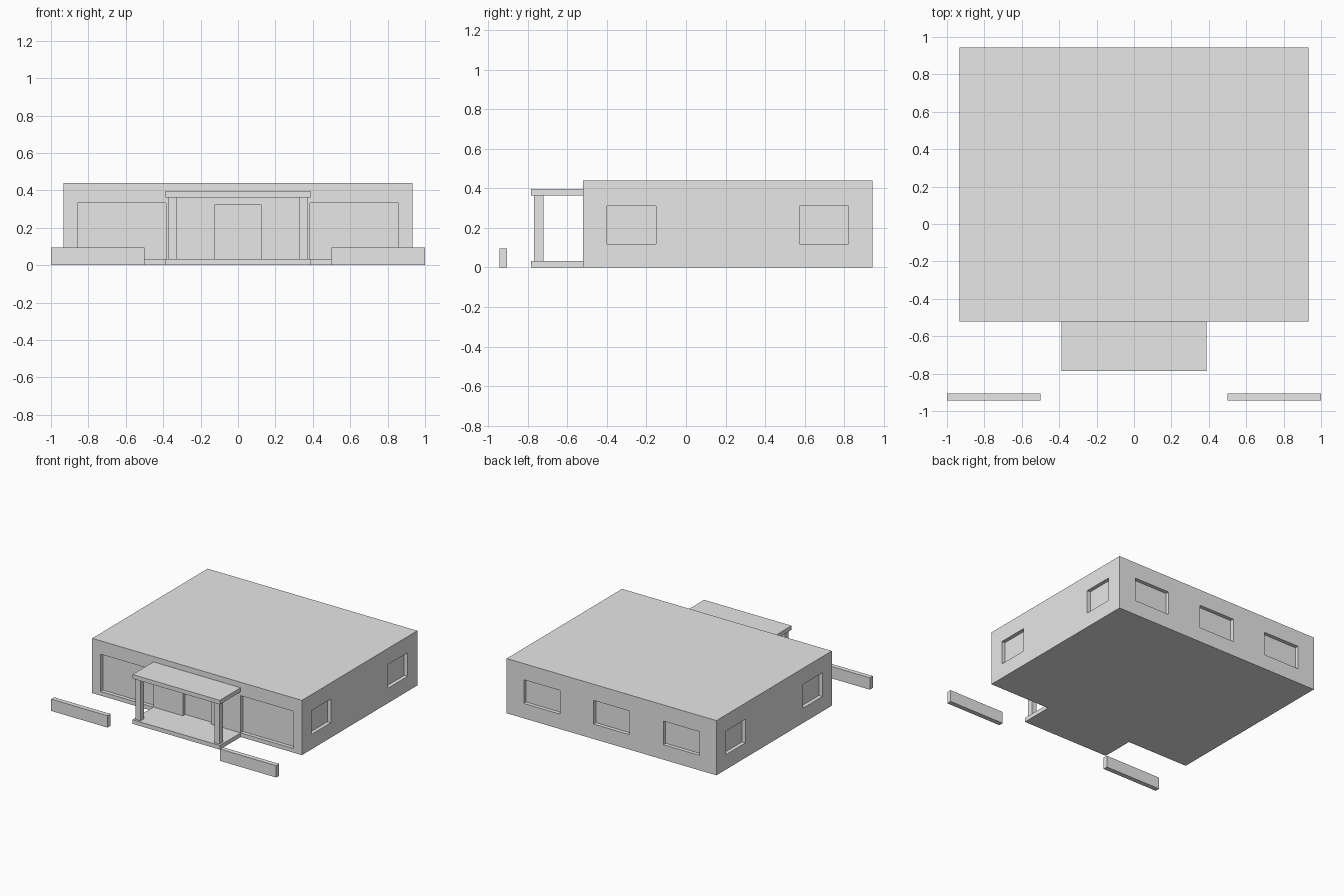
import bpy
import bmesh
from mathutils import Matrix, Vector

if "Cube" in bpy.data.objects:
    bpy.data.objects.remove(bpy.data.objects["Cube"])

# Single plain plaster colour
plaster = bpy.data.materials.new("plain_grey")
plaster.use_nodes = True
GREY = (0.8, 0.8, 0.8, 1)
plaster.diffuse_color = GREY
plaster.node_tree.nodes["Principled BSDF"].inputs["Base Color"].default_value = GREY


def boxes(name, spans):
    """One object made of boxes, each given as (x, y, z) ranges."""
    bm = bmesh.new()
    for span in spans:
        low = Vector([min(s) for s in span])
        high = Vector([max(s) for s in span])
        fit = Matrix.Translation((low + high) / 2) @ Matrix.Diagonal((*(high - low), 1))
        bmesh.ops.create_cube(bm, size=1, matrix=fit)
    mesh = bpy.data.meshes.new(name)
    bm.to_mesh(mesh)
    bm.free()
    mesh.materials.append(plaster)
    obj = bpy.data.objects.new(name, mesh)
    bpy.context.collection.objects.link(obj)
    return obj


# Main block
W, FRONT, BACK, H = 0.932, -0.52, 0.945, 0.44
DEPTH, OUT = 0.03, 0.05
building = boxes("building", [((-W, W), (FRONT, BACK), (0, H))])

# Recesses for the door, front panels, side and rear windows
front_y = (FRONT - OUT, FRONT + DEPTH)
sill = (0.12, 0.31)
recesses = [((-0.126, 0.126), front_y, (0.033, 0.322))]
for s in (-1, 1):
    recesses.append(((s * 0.386, s * 0.857), front_y, (0.033, 0.332)))
    for y in (-0.4, 0.575):
        recesses.append(((s * (W - DEPTH), s * (W + OUT)), (y, y + 0.247), sill))
for x in (-0.62, 0, 0.62):
    recesses.append(((x - 0.16, x + 0.16), (BACK - DEPTH, BACK + OUT), sill))
cutter = boxes("recess_cutter", recesses)
cutter.hide_render = True

cut = building.modifiers.new("recesses", "BOOLEAN")
cut.operation = "DIFFERENCE"
cut.solver = "EXACT"
cut.object = cutter
bpy.context.view_layer.update()
carved = bpy.data.meshes.new_from_object(
    building.evaluated_get(bpy.context.evaluated_depsgraph_get()))
building.modifiers.clear()
building.data = carved
bpy.data.objects.remove(cutter)

# Entrance porch: slab, canopy and two posts
PORCH_X, PORCH_Y = (-0.388, 0.388), (-0.785, FRONT)
boxes("porch_slab", [(PORCH_X, PORCH_Y, (0, 0.033))])
boxes("porch_canopy", [(PORCH_X, PORCH_Y, (0.363, 0.396))])

# Mirrored posts and low garden walls
for s, side in ((1, "left"), (-1, "right")):
    boxes(side + "_porch_post", [((s * 0.328, s * 0.373), (-0.768, -0.722), (0.033, 0.363))])
    boxes(side + "_garden_wall", [((s * 0.5, s * 1.0), (-0.943, -0.905), (0, 0.095))])
